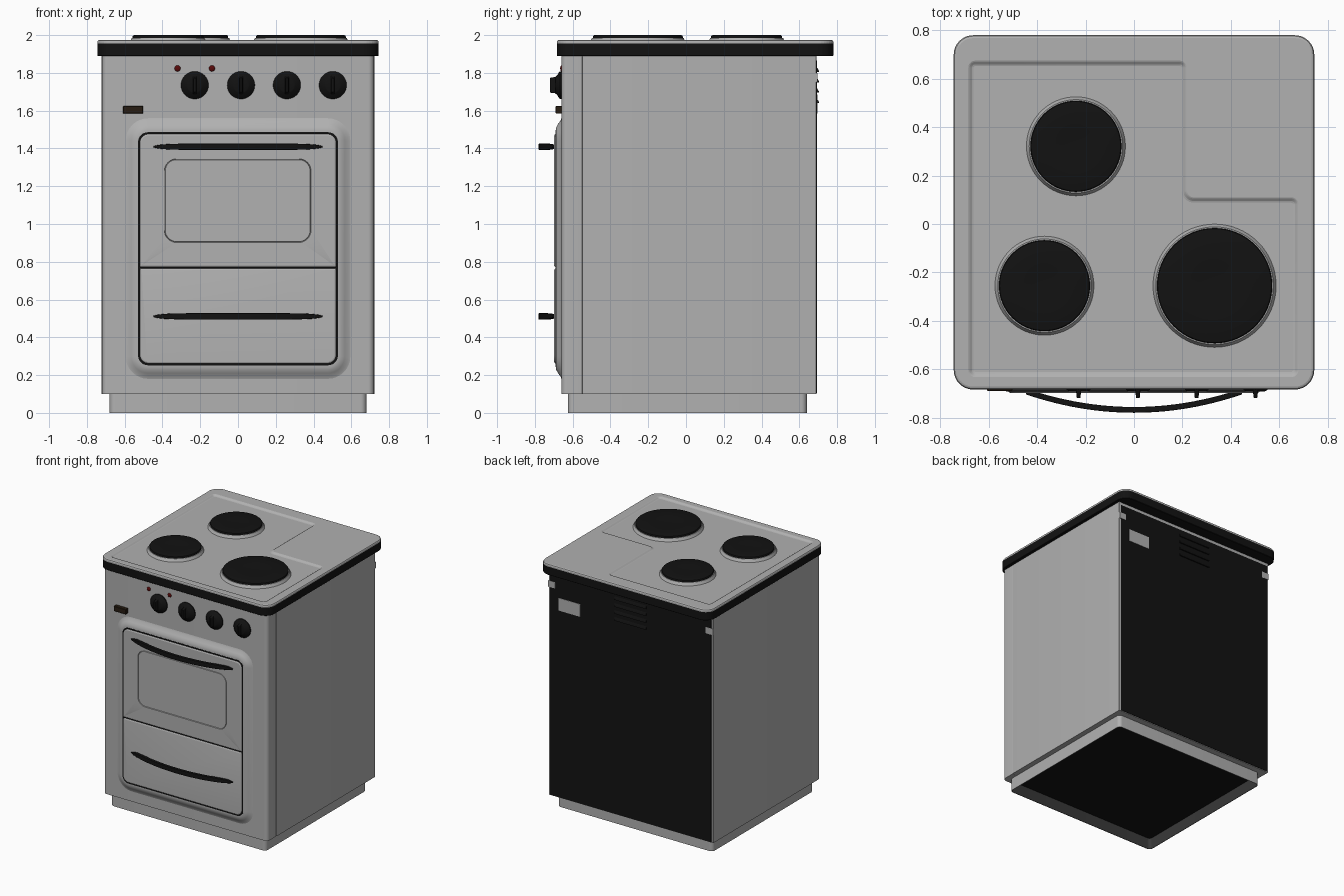
import bpy, bmesh
from math import sin, cos, pi, sqrt

if "Cube" in bpy.data.objects:
    bpy.data.objects.remove(bpy.data.objects["Cube"])


def material(name, rgb):
    m = bpy.data.materials.new(name)
    m.diffuse_color = (*rgb, 1)
    m.use_nodes = True
    m.node_tree.nodes["Principled BSDF"].inputs["Base Color"].default_value = m.diffuse_color
    return m


GREY = material("grey_enamel", (0.44, 0.44, 0.44))
BLACK = material("black_enamel", (0.006, 0.006, 0.006))
DARK = material("dark_inside", (0.04, 0.04, 0.04))
RED = material("red_lamp", (0.1, 0.003, 0.003))
BROWN = material("dark_brown", (0.02, 0.012, 0.006))


def top(pts, d):          # 2D outline lying flat at height d
    return [(x, y, d) for x, y in pts]


def front(pts, d):        # 2D outline standing upright, d towards the front
    return [(x, -d, z) for x, z in pts]


def circle(cx, cy, r, n=48):
    return [(cx + r * cos(2 * pi * i / n), cy + r * sin(2 * pi * i / n)) for i in range(n)]


def outline(corners, radii, inset=0, seg=8):
    """Right-angled counter-clockwise polygon, inset and with rounded corners."""
    n, pts = len(corners), []
    for i, p in enumerate(corners):
        q, s = corners[i - 1], corners[(i + 1) % n]
        la, lb = abs(p[0] - q[0]) + abs(p[1] - q[1]), abs(s[0] - p[0]) + abs(s[1] - p[1])
        a = ((p[0] - q[0]) / la, (p[1] - q[1]) / la)
        b = ((s[0] - p[0]) / lb, (s[1] - p[1]) / lb)
        sign = 1 if a[0] * b[1] - a[1] * b[0] > 0 else -1
        r = max(radii[i] - sign * inset, 0.001)
        c = [p[k] + (b[k] - a[k]) * (sign * inset + r) for k in (0, 1)]
        for j in range(seg + 1):
            t = pi / 2 * j / seg
            pts.append(tuple(c[k] + r * (a[k] * sin(t) - b[k] * cos(t)) for k in (0, 1)))
    return pts


def rect(x0, x1, y0, y1, r, inset=0):
    radii = r if isinstance(r, tuple) else (r,) * 4
    return outline([(x0, y0), (x1, y0), (x1, y1), (x0, y1)], radii, inset)


def smooth(ob, angle=35):
    bpy.ops.object.select_all(action='DESELECT')
    ob.select_set(True)
    bpy.context.view_layer.objects.active = ob
    bpy.ops.object.shade_smooth_by_angle(angle=angle * pi / 180)


def loft(name, loops, mat=GREY, caps=True, angle=35):
    bm = bmesh.new()
    rings = [[bm.verts.new(p) for p in loop] for loop in loops]
    n = len(rings[0])
    for a, b in zip(rings, rings[1:]):
        for i in range(n):
            bm.faces.new((a[i], a[(i + 1) % n], b[(i + 1) % n], b[i]))
    if caps:
        bm.faces.new(rings[0][::-1])
        bm.faces.new(rings[-1])
    bmesh.ops.recalc_face_normals(bm, faces=bm.faces)
    me = bpy.data.meshes.new(name)
    bm.to_mesh(me)
    bm.free()
    ob = bpy.data.objects.new(name, me)
    bpy.context.collection.objects.link(ob)
    me.materials.append(mat)
    smooth(ob, angle)
    return ob


def block(name, x0, x1, z0, z1, d0, d1, mat=GREY, r=0.002, bevel=0.002):
    return loft(name, [front(rect(x0, x1, z0, z1, r), d0),
                       front(rect(x0, x1, z0, z1, r), d1 - bevel),
                       front(rect(x0, x1, z0, z1, r, bevel), d1)], mat)


# Cabinet: hollow plinth with dark lining, floor, shell, front panel, back panel
P = (-0.68, 0.68, -0.625, 0.64, 0.03)
loft("plinth", [top(rect(*P, i), z) for i, z in
                ((0, 0.11), (0, 0), (0.004, 0))], caps=False)
loft("plinth_lining", [top(rect(*P, i), z) for i, z in
                       ((0.004, 0), (0.006, 0.1))], DARK, caps=False)
loft("floor_plate", [top(rect(*P, 0.005), z) for z in (0.09, 0.105)], BLACK)
loft("cabinet_shell", [top(rect(-0.722, 0.722, -0.548, 0.69, 0.003), z) for z in (0.1, 1.893)])
loft("front_panel", [top(rect(-0.72, 0.72, -0.66, -0.549, (0.03, 0.03, 0.002, 0.002)), z)
                     for z in (0.1, 1.893)])
block("back_panel", -0.707, 0.707, 0.105, 1.865, -0.68, -0.694, BLACK, bevel=0)

# Back details: label plate, corner brackets, louvres
block("back_label", 0.44, 0.63, 1.585, 1.685, -0.69, -0.697, bevel=0)
for s, side in ((-1, "left"), (1, "right")):
    xs = sorted((s * 0.66, s * 0.722))
    block("bracket_" + side, *xs, 1.75, 1.80, -0.687, -0.696, bevel=0)
for i in range(4):
    z = 1.65 + i * 0.055
    loft(f"louvre_{i + 1}", [[(x, 0.69, z - 0.01), (x, 0.704, z - 0.01),
                              (x, 0.704, z - 0.004), (x, 0.69, z + 0.02)]
                             for x in (-0.14, 0.14)], BLACK)

# Hob: black rim and grey top with a stepped L-shaped recess
H = (-0.745, 0.745, -0.684, 0.78, 0.08)
loft("hob_rim", [top(rect(*H, i), z) for i, z in
                 ((0.003, 1.89), (0, 1.893), (0, 1.956))], BLACK)
hob = loft("hob_top", [top(rect(*H, i), z) for i, z in
                       ((0, 1.956), (0, 1.966), (0.004, 1.972), (0.012, 1.975))])
ell = [(-0.685, -0.633), (0.68, -0.633), (0.68, 0.11), (0.218, 0.11), (0.218, 0.675),
       (-0.685, 0.675)]
cutter = loft("recess_cutter", [top(outline(ell, (0.03,) * 6, i), z) for i, z in
                                ((0.022, 1.964), (0.015, 1.966), (0.005, 1.973),
                                 (0, 1.975), (0, 1.99))])
mod = hob.modifiers.new("recess", 'BOOLEAN')
mod.operation, mod.solver, mod.object = 'DIFFERENCE', 'EXACT', cutter
bpy.context.view_layer.objects.active = hob
bpy.ops.object.modifier_apply(modifier="recess")
bpy.data.objects.remove(cutter)
smooth(hob, 10)

# Hotplates: grey collar and black disc
for name, x, y, r in (("back", -0.24, 0.321, 0.206), ("left", -0.37, -0.255, 0.206),
                      ("right", 0.333, -0.255, 0.256)):
    loft(f"hotplate_collar_{name}", [top(circle(x, y, r + dr, 64), z) for dr, z in
         ((0, 1.96), (-0.003, 1.968), (-0.010, 1.977), (-0.013, 1.986), (-0.018, 1.986))])
    loft(f"hotplate_{name}", [top(circle(x, y, r + dr, 64), z) for dr, z in
         ((-0.018, 1.98), (-0.018, 1.993), (-0.021, 1.998), (-0.027, 2.0),
          (-r * 0.6, 2.0), (-r * 0.75, 1.997))], BLACK, angle=20)

# Raised door surround and the dark seam behind the doors
loft("door_surround", [front(rect(-0.595, 0.595, 0.18, 1.56, 0.12, i), d) for i, d in
     ((0, 0.655), (0, 0.66), (0.012, 0.664), (0.03, 0.677), (0.048, 0.687), (0.064, 0.69))])
block("door_seam", -0.529, 0.529, 0.252, 1.486, 0.68, 0.6915, BLACK, 0.052, 0)

# Oven door with grooved window, and drawer front below
U = (-0.519, 0.519, 0.772, 1.476, (0.004, 0.004, 0.045, 0.045))
W = (-0.39, 0.387, 0.902, 1.345, 0.065)
loft("oven_door", [front(rect(*U, i), d) for i, d in
                   ((0, 0.685), (0, 0.692), (0.003, 0.696), (0.008, 0.698))] +
     [front(rect(*W, i), d) for i, d in
      ((0, 0.698), (0.002, 0.692), (0.003, 0.692), (0.005, 0.697))], angle=18)
L = (-0.519, 0.519, 0.262, 0.764, (0.045, 0.045, 0.004, 0.004))
loft("drawer_front", [front(rect(*L, i), d) for i, d in
                      ((0, 0.685), (0, 0.692), (0.003, 0.696), (0.008, 0.698))], angle=18)

# Bowed handles with a boxy section, tapered towards the ends
for name, z in (("oven_handle", 1.409), ("drawer_handle", 0.511)):
    loops = []
    for i in range(33):
        u = -cos(pi * i / 32)
        k = sqrt(max(1 - u ** 6, 0.04))
        d = 0.692 + 0.076 * (1 - u * u)
        sec = rect(-0.012, 0.012, -0.017 * k, 0.017 * k, 0.003)
        loops.append([(u * 0.447, -(d + p), z + q) for p, q in sec])
    loft(name, loops, BLACK)

# Control knobs with grips
for i, x in enumerate((-0.229, 0.016, 0.259, 0.502)):
    loft(f"knob_{i + 1}", [front(circle(x, 1.735, r), d) for r, d in
         ((0.073, 0.655), (0.073, 0.667), (0.069, 0.672), (0.055, 0.68), (0.043, 0.69),
          (0.038, 0.692))], BLACK)
    loft(f"knob_grip_{i + 1}", [front(rect(x - w, x + w, 1.735 - h, 1.735 + h, 0.006), d)
         for w, h, d in ((0.013, 0.06, 0.67), (0.01, 0.043, 0.693), (0.008, 0.04, 0.716),
                         (0.006, 0.037, 0.72))], BLACK)

# Indicator lamps and plain badge plate
for i, x in enumerate((-0.32, -0.138)):
    loft(f"lamp_{i + 1}", [front(circle(x, 1.824, 0.016 * cos(a), 20), 0.66 + 0.006 * sin(a))
         for a in (-0.3, 0, 0.4, 0.8, 1.2, 1.5)], RED)
block("badge_plate", -0.608, -0.502, 1.584, 1.624, 0.655, 0.69, BROWN, 0.003, 0.003)
